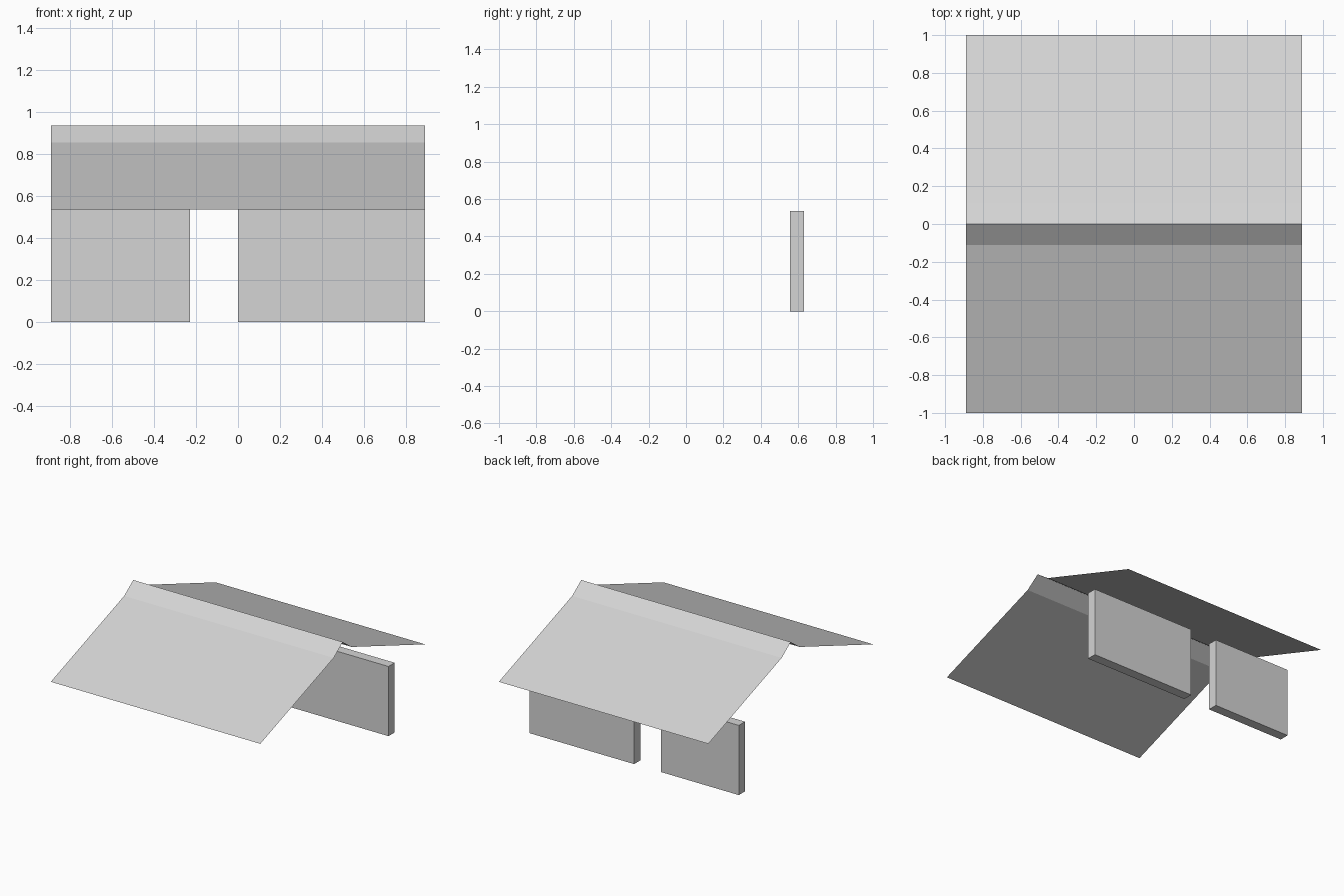
import bpy
import bmesh

if "Cube" in bpy.data.objects:
    bpy.data.objects.remove(bpy.data.objects["Cube"])

HALF_W = 0.89      # half the length of the building along x
WALL_H = 0.535

grey = bpy.data.materials.new("light_grey")
grey.diffuse_color = (0.66, 0.66, 0.66, 1)
grey.use_nodes = True
grey.node_tree.nodes["Principled BSDF"].inputs["Base Color"].default_value = grey.diffuse_color


def make_object(name, bm):
    mesh = bpy.data.meshes.new(name)
    bm.to_mesh(mesh)
    bm.free()
    mesh.materials.append(grey)
    obj = bpy.data.objects.new(name, mesh)
    bpy.context.collection.objects.link(obj)
    return obj


def wall(name, x0, x1, y0=0.555, y1=0.63):
    bm = bmesh.new()
    bmesh.ops.create_cube(bm, size=1)
    bmesh.ops.scale(bm, vec=(x1 - x0, y1 - y0, WALL_H), verts=bm.verts)
    bmesh.ops.translate(bm, vec=((x0 + x1) / 2, (y0 + y1) / 2, WALL_H / 2), verts=bm.verts)
    return make_object(name, bm)


# Roof: thin sheet swept along x, steeper near the ridge
half = [(-1.0, WALL_H), (-0.11, 0.855)]
profile = half + [(0.0, 0.935)] + [(-y, z) for y, z in reversed(half)]
bm = bmesh.new()
rows = [[bm.verts.new((x, y, z)) for x in (-HALF_W, HALF_W)] for y, z in profile]
for a, b in zip(rows, rows[1:]):
    bm.faces.new((a[0], a[1], b[1], b[0]))
make_object("roof", bm)

# Back wall in two panels with a doorway gap between them
wall("left_wall", -HALF_W, -0.228)
wall("right_wall", 0.0, HALF_W)
